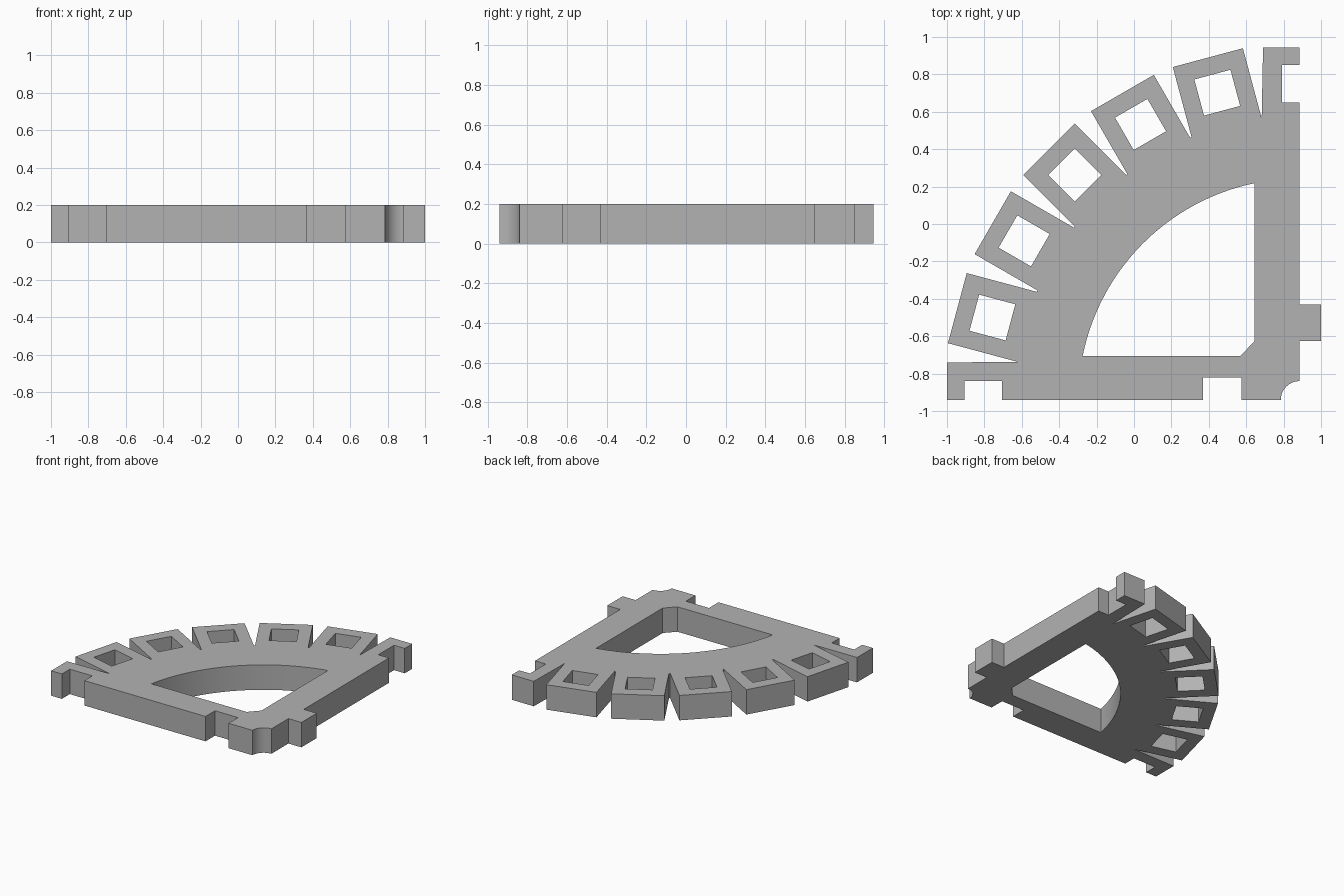
import bpy, bmesh
from math import radians, cos, sin
from mathutils import Vector

cube = bpy.data.objects.get("Cube")
if cube:
    bpy.data.objects.remove(cube)

THICKNESS = 0.2
PIVOT = Vector((0.885, -0.94))      # common centre of the arcs and the teeth
TOOTH_RADIUS, TOOTH_HALF, WINDOW_HALF = 1.7, 0.194, 0.1
TOOTH_ANGLES = (105, 120, 135, 150, 165)


def polar(radius, degrees):
    a = radians(degrees)
    return PIVOT + radius * Vector((cos(a), sin(a)))


def arc(radius, start, end, steps):
    return [polar(radius, start + (end - start) * i / steps) for i in range(steps + 1)]


def square(degrees, half):
    """Square turned to face outward: inner, outer, outer, inner corner."""
    a = radians(degrees)
    out, side = Vector((cos(a), sin(a))), Vector((-sin(a), cos(a)))
    mid = polar(TOOTH_RADIUS, degrees)
    return [mid + half * (u * out + v * side)
            for u, v in ((-1, -1), (1, -1), (1, 1), (-1, 1))]


def plate(name, loops, height, material):
    """Fill an outline with holes and extrude it upward."""
    bm = bmesh.new()
    for loop in loops:
        verts = [bm.verts.new((p[0], p[1], 0)) for p in loop]
        for i, v in enumerate(verts):
            bm.edges.new((verts[i - 1], v))
    bmesh.ops.triangle_fill(bm, edges=bm.edges[:], use_beauty=True)
    top = bmesh.ops.extrude_face_region(bm, geom=bm.faces[:])["geom"]
    bmesh.ops.translate(bm, vec=(0, 0, height),
                        verts=[g for g in top if isinstance(g, bmesh.types.BMVert)])
    bmesh.ops.recalc_face_normals(bm, faces=bm.faces[:])
    mesh = bpy.data.meshes.new(name)
    bm.to_mesh(mesh)
    bm.free()
    mesh.materials.append(material)
    obj = bpy.data.objects.new(name, mesh)
    bpy.context.collection.objects.link(obj)
    return obj


grey = bpy.data.materials.new("plain_grey")
grey.use_nodes = True
grey.diffuse_color = (0.45, 0.45, 0.45, 1)
grey.node_tree.nodes["Principled BSDF"].inputs["Base Color"].default_value = grey.diffuse_color

# Outer outline: left edge with tab, rounded corner bite, front edge with notches, teeth
outline = [(0.69, 0.945), (0.885, 0.945), (0.885, 0.85), (0.79, 0.85), (0.79, 0.65),
           (0.885, 0.65), (0.885, -0.43), (1, -0.43), (1, -0.625), (0.885, -0.625)]
outline += arc(0.1, 90, 180, 12)
outline += [(0.575, -0.94), (0.575, -0.82), (0.37, -0.82), (0.37, -0.94),
            (-0.705, -0.94), (-0.705, -0.84), (-0.905, -0.84), (-0.905, -0.94),
            (-1, -0.94), (-1, -0.74)]
for angle in reversed(TOOTH_ANGLES):
    outline += reversed(square(angle, TOOTH_HALF))

# Large opening bounded by an arc, with one chamfered corner
opening = arc(1.183, 101.7, 168.6, 28) + [(0.57, -0.705), (0.645, -0.625)]

# Square windows in the teeth
windows = [square(angle, WINDOW_HALF) for angle in TOOTH_ANGLES]

body = plate("toothed_quadrant_plate", [outline, opening] + windows, THICKNESS, grey)
bpy.ops.object.select_all(action="DESELECT")
body.select_set(True)
bpy.context.view_layer.objects.active = body
bpy.ops.object.shade_smooth_by_angle(angle=radians(30))
